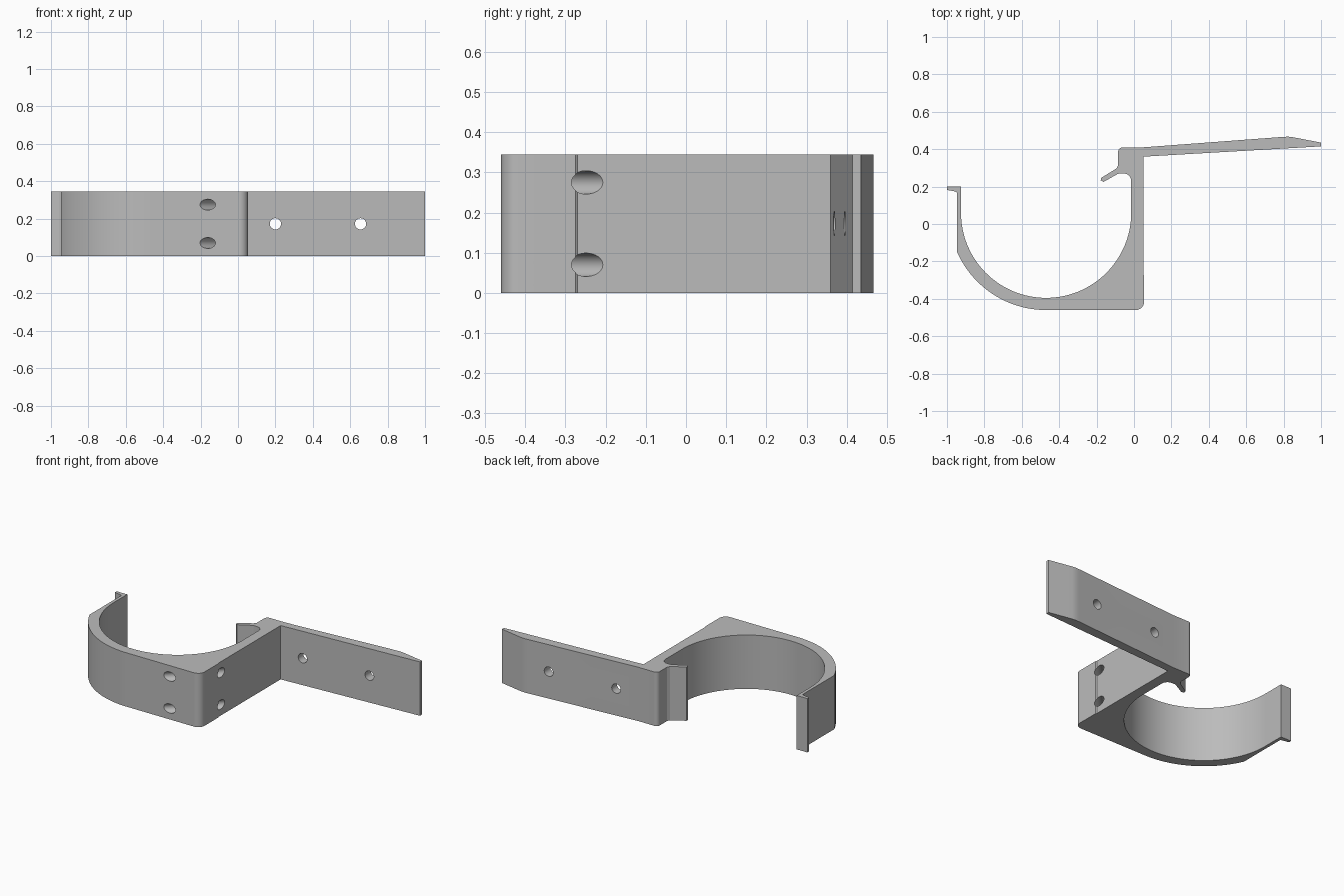
import bpy
import bmesh
from math import radians, cos, sin, pi
from mathutils import Vector, Matrix

HEIGHT = 0.345
RING = (-0.47, 0.06)      # centre of the cradle
INNER, OUTER = 0.455, 0.52

cube = bpy.data.objects.get("Cube")
if cube:
    bpy.data.objects.remove(cube, do_unlink=True)

grey = bpy.data.materials.new("plain grey")
grey.use_nodes = True
colour = (0.5, 0.5, 0.5, 1)
grey.diffuse_color = colour
grey.node_tree.nodes["Principled BSDF"].inputs["Base Color"].default_value = colour


def arc(centre, radius, start, end, steps):
    """Points along a circular arc, angles in degrees."""
    angles = [radians(start + (end - start) * i / steps) for i in range(steps + 1)]
    return [(centre[0] + radius * cos(a), centre[1] + radius * sin(a)) for a in angles]


def cutter(name, centre, direction, radius, length):
    """Round drill used to cut a hole."""
    bm = bmesh.new()
    turn = Vector(direction).to_track_quat('Z', 'Y').to_matrix().to_4x4()
    bmesh.ops.create_cone(bm, cap_ends=True, segments=48, radius1=radius, radius2=radius,
                          depth=length, matrix=Matrix.Translation(centre) @ turn)
    mesh = bpy.data.meshes.new(name)
    bm.to_mesh(mesh)
    bm.free()
    mesh.materials.append(grey)
    obj = bpy.data.objects.new(name, mesh)
    bpy.context.collection.objects.link(obj)
    obj.hide_render = True
    return obj


# Outline: cradle inside, retaining finger, arm, square corner, cradle outside, lip
profile = [(-1, 0.2), (-0.925, 0.2)]
profile += arc(RING, INNER, 180, 360, 64)
profile += arc((-0.055, 0.23), 0.04, 0, 90, 12)
profile += arc((-0.075, 0.24), 0.03, 90, 122, 5)
profile += [(-0.163, 0.225), (-0.178, 0.234), (-0.175, 0.247)]
profile += [(-0.095, 0.296), (-0.085, 0.312)]
profile += arc((-0.06, 0.385), 0.025, 180, 90, 12)
profile += [(0.05, 0.41), (0.80, 0.466), (0.825, 0.467), (0.85, 0.464)]
profile += [(1, 0.435), (1, 0.415), (0.05, 0.36), (0.05, -0.27), (0.054, -0.275)]
profile += arc((0.009, -0.415), 0.045, 0, -90, 12)
profile += arc(RING, OUTER, 270, 204, 28)
profile += [(-0.945, 0.168), (-0.956, 0.174), (-1, 0.182)]

# Bracket body: outline raised to full height
bm = bmesh.new()
base = bm.faces.new([bm.verts.new((x, y, 0)) for x, y in profile])
raised = bmesh.ops.extrude_face_region(bm, geom=[base])
bmesh.ops.translate(bm, vec=(0, 0, HEIGHT),
                    verts=[v for v in raised["geom"] if isinstance(v, bmesh.types.BMVert)])
bmesh.ops.recalc_face_normals(bm, faces=bm.faces)
mesh = bpy.data.meshes.new("hook_bracket")
bm.to_mesh(mesh)
bm.free()
mesh.materials.append(grey)
bracket = bpy.data.objects.new("hook_bracket", mesh)
bpy.context.collection.objects.link(bracket)

# Screw holes: two through the arm, two slanting through the solid corner
drills = [cutter("arm_hole_cutter", (x, 0.4, HEIGHT / 2), (0, 1, 0), 0.03, 0.3)
          for x in (0.2, 0.655)]
drills += [cutter("corner_hole_cutter", (-0.057, -0.355, z), (1, 1, 0), 0.029, 0.6)
           for z in (0.07, 0.275)]

bpy.ops.object.select_all(action='DESELECT')
bpy.context.view_layer.objects.active = bracket
bracket.select_set(True)
for drill in drills:
    cut = bracket.modifiers.new("hole", 'BOOLEAN')
    cut.operation = 'DIFFERENCE'
    cut.solver = 'EXACT'
    cut.object = drill
    bpy.ops.object.modifier_apply(modifier=cut.name)
    bpy.data.objects.remove(drill, do_unlink=True)

# Smooth curves with crisp edges and even flat faces
bpy.ops.object.shade_smooth_by_angle(angle=radians(12))
weighted = bracket.modifiers.new("even_shading", 'WEIGHTED_NORMAL')
weighted.keep_sharp = True
